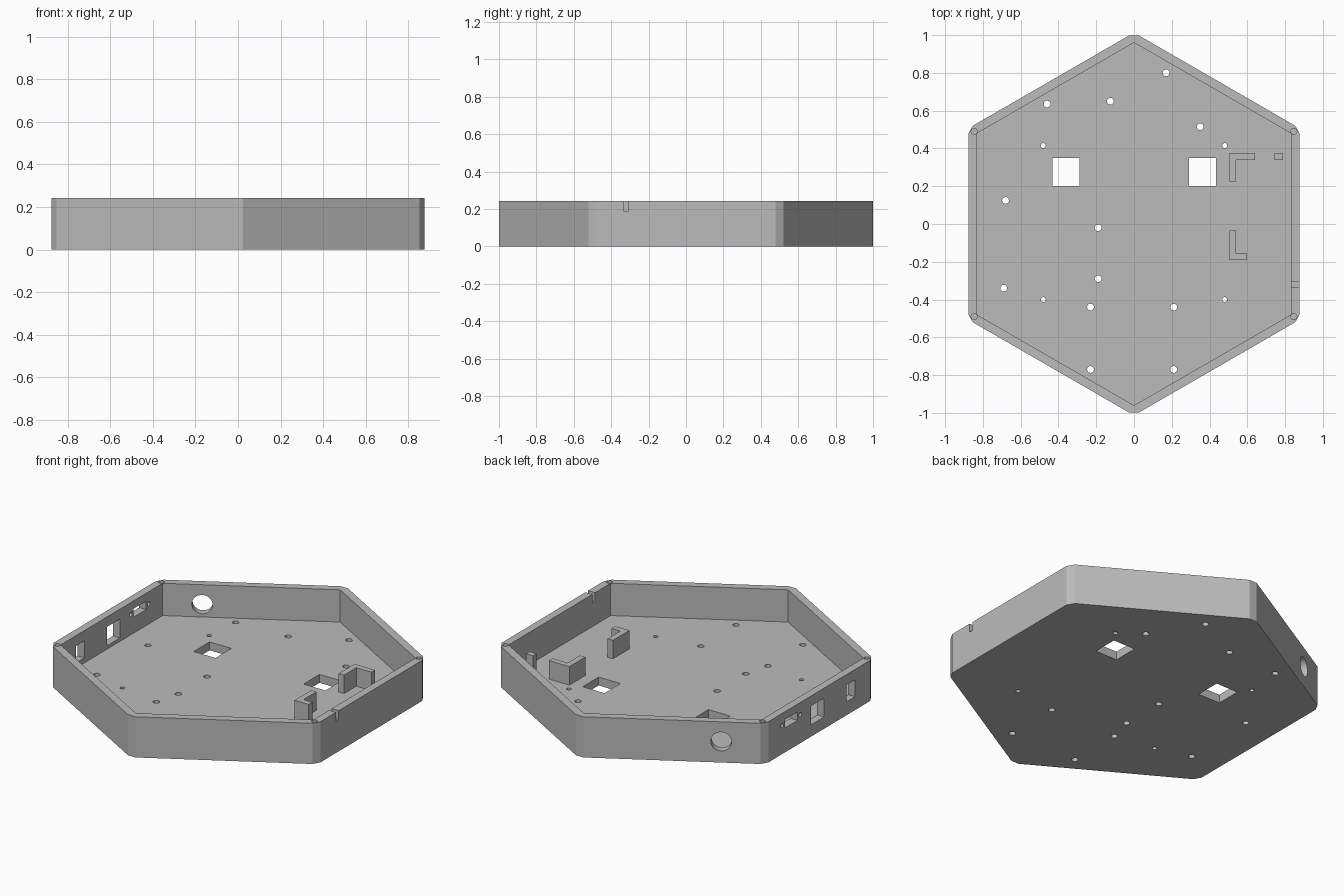
import bpy, bmesh, math
from mathutils import Matrix, Vector

cube = bpy.data.objects.get("Cube")
if cube:
    bpy.data.objects.remove(cube, do_unlink=True)

HEIGHT, FLOOR = 0.242, 0.05

grey = bpy.data.materials.new("plain_grey")
grey.use_nodes = True
colour = (0.5, 0.5, 0.5, 1)
grey.diffuse_color = colour
grey.node_tree.nodes["Principled BSDF"].inputs["Base Color"].default_value = colour


def finish(name, bm):
    bmesh.ops.recalc_face_normals(bm, faces=bm.faces)
    mesh = bpy.data.meshes.new(name)
    bm.to_mesh(mesh)
    bm.free()
    mesh.materials.append(grey)
    obj = bpy.data.objects.new(name, mesh)
    bpy.context.collection.objects.link(obj)
    return obj


def prism(bm, points, z0, z1):
    base = bm.faces.new([bm.verts.new((x, y, z0)) for x, y in points])
    top = bmesh.ops.extrude_face_region(bm, geom=[base])["geom"]
    verts = [v for v in top if isinstance(v, bmesh.types.BMVert)]
    bmesh.ops.translate(bm, verts=verts, vec=(0, 0, z1 - z0))


def box(bm, x0, x1, y0, y1, z0, z1):
    prism(bm, [(x0, y0), (x1, y0), (x1, y1), (x0, y1)], z0, z1)


def drill(bm, centre, radius, depth, direction=(0, 0, 1), sides=24):
    turn = Vector(direction).to_track_quat("Z", "Y").to_matrix().to_4x4()
    bmesh.ops.create_cone(bm, cap_ends=True, segments=sides, radius1=radius,
                          radius2=radius, depth=depth,
                          matrix=Matrix.Translation(centre) @ turn)


def hexagon(radius, clip=0):
    # Hexagon pointing along y, with optionally clipped corners
    corners = [Vector((math.sin(k * math.pi / 3), math.cos(k * math.pi / 3))) * radius
               for k in range(6)]
    if not clip:
        return corners
    points = []
    for k, c in enumerate(corners):
        for n in (corners[k - 1], corners[(k + 1) % 6]):
            points.append(c + (n - c).normalized() * clip)
    return points


# Hexagonal tray: solid body, then one set of cutters
body = bmesh.new()
prism(body, hexagon(1.013, 0.028), 0, HEIGHT)
tray = finish("tray", body)

cavity = bmesh.new()
prism(cavity, hexagon(0.96), FLOOR, HEIGHT + 0.1)

cuts = bmesh.new()
# Square floor openings
for x in (-0.36, 0.363):
    box(cuts, x - 0.072, x + 0.072, 0.2, 0.35, -0.1, 0.1)
# Round floor holes
for x, y in [(-0.46, 0.635), (-0.125, 0.65), (0.17, 0.8), (0.35, 0.515),
             (-0.68, 0.125), (-0.19, -0.02), (-0.19, -0.29), (-0.69, -0.34),
             (-0.23, -0.44), (0.21, -0.44), (-0.23, -0.77), (0.21, -0.77)]:
    drill(cuts, (x, y, 0), 0.018, 0.2)
for x in (-0.48, 0.48):
    for y in (-0.4, 0.415):
        drill(cuts, (x, y, 0), 0.013, 0.2)
# Blind screw holes in the rim corners
for x in (-0.846, 0.846):
    for y in (-0.49, 0.49):
        drill(cuts, (x, y, HEIGHT), 0.016, 0.2)
# Side wall ports: connector slot with two screw holes, and two windows
for y0, y1, z0, z1 in [(0.205, 0.325, 0.145, 0.195), (-0.045, 0.078, 0.07, 0.182),
                       (-0.335, -0.257, 0.08, 0.18)]:
    box(cuts, -0.95, -0.78, y0, y1, z0, z1)
for y in (0.18, 0.35):
    drill(cuts, (-0.86, y, 0.17), 0.012, 0.16, (1, 0, 0))
# Large round port in the slanted wall
drill(cuts, (-0.66, 0.61, 0.125), 0.056, 0.2, (-0.5, 0.866, 0), 48)
# Cable notch in the opposite wall
box(cuts, 0.78, 0.95, -0.333, -0.307, 0.19, HEIGHT + 0.1)

for name, bm in (("cavity_cutter", cavity), ("hole_cutter", cuts)):
    cutter = finish(name, bm)
    cutter.hide_render = True
    mod = tray.modifiers.new(name, "BOOLEAN")
    mod.operation, mod.solver, mod.object = "DIFFERENCE", "EXACT", cutter

# Bake the cuts and drop the cutters
graph = bpy.context.evaluated_depsgraph_get()
cut_mesh = bpy.data.meshes.new_from_object(tray.evaluated_get(graph))
cutters = [m.object for m in tray.modifiers]
tray.modifiers.clear()
tray.data = cut_mesh
for cutter in cutters:
    bpy.data.objects.remove(cutter, do_unlink=True)


# Board supports standing on the floor
def support(name, points, top):
    bm = bmesh.new()
    prism(bm, points, FLOOR - 0.005, top)
    finish(name, bm)


def bracket(x, y, width, length):
    # L outline from its outer corner; the sign of length sets the direction
    t = 0.035
    s = math.copysign(t, length)
    return [(x, y), (x + width, y), (x + width, y + s), (x + t, y + s),
            (x + t, y + length), (x, y + length)]


support("back_bracket", bracket(0.505, 0.375, 0.135, -0.15), 0.16)
support("front_bracket", bracket(0.505, -0.19, 0.093, 0.155), 0.16)
support("support_post", [(0.745, 0.34), (0.79, 0.34), (0.79, 0.375), (0.745, 0.375)], 0.16)
